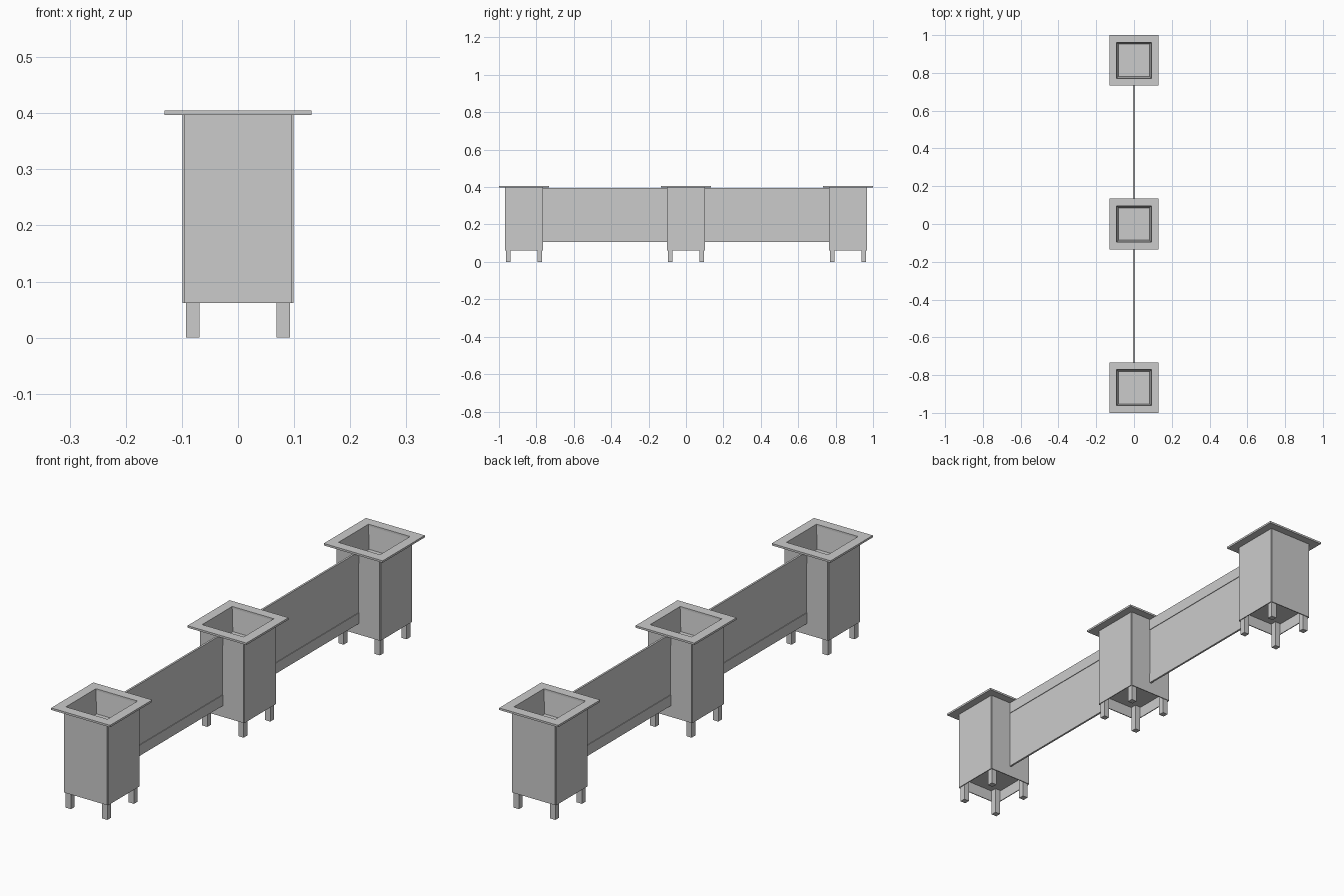
import bpy
import bmesh

cube = bpy.data.objects.get("Cube")
if cube:
    bpy.data.objects.remove(cube, do_unlink=True)

grey = bpy.data.materials.new("light_grey_metal")
grey.use_nodes = True
grey.diffuse_color = (0.6, 0.6, 0.6, 1)
grey.node_tree.nodes["Principled BSDF"].inputs["Base Color"].default_value = (0.6, 0.6, 0.6, 1)


def finish(name, bm):
    bmesh.ops.recalc_face_normals(bm, faces=bm.faces)
    mesh = bpy.data.meshes.new(name)
    bm.to_mesh(mesh)
    bm.free()
    mesh.materials.append(grey)
    obj = bpy.data.objects.new(name, mesh)
    bpy.context.scene.collection.objects.link(obj)
    return obj


def box(name, x, y, z):
    """Box from (min, max) ranges."""
    bm = bmesh.new()
    bmesh.ops.create_cube(bm, size=1)
    for v in bm.verts:
        v.co = [r[0] if c < 0 else r[1] for c, r in zip(v.co, (x, y, z))]
    return finish(name, bm)


def square_rings(name, cy, rings, closed=False, cap=False):
    """Skin a stack of rectangles given as (half_x, half_y, z)."""
    bm = bmesh.new()
    loops = [[bm.verts.new((sx * hx, cy + sy * hy, z))
              for sx, sy in ((-1, -1), (1, -1), (1, 1), (-1, 1))]
             for hx, hy, z in rings]
    pairs = list(zip(loops, loops[1:]))
    if closed:
        pairs.append((loops[-1], loops[0]))
    for a, b in pairs:
        for i in range(4):
            j = (i + 1) % 4
            bm.faces.new((a[i], a[j], b[j], b[i]))
    if cap:
        bm.faces.new(loops[-1])
    return finish(name, bm)


BOTTOM, TOP, LIP = 0.062, 0.397, 0.405
HX, HY = 0.099, 0.102      # outside half size of a planter
SHEET = 0.0035             # thickness of the side sheets


def planter(tag, cy):
    # Four side sheets that leave a small notch at each corner
    for side, s in (("left", 1), ("right", -1)):
        box(f"{tag}_{side}_sheet", sorted((s * HX, s * (HX - SHEET))),
            (cy - HY + SHEET, cy + HY - SHEET), (BOTTOM, TOP))
    for side, s in (("back", 1), ("front", -1)):
        box(f"{tag}_{side}_sheet", (-HX + SHEET, HX - SHEET),
            sorted((cy + s * HY, cy + s * (HY - SHEET))), (BOTTOM, TOP))
    # Corner legs, running up inside to the base plate
    for sx, a in ((1, "left"), (-1, "right")):
        for sy, b in ((1, "back"), (-1, "front")):
            box(f"{tag}_{b}_{a}_leg", sorted((sx * 0.069, sx * 0.0925)),
                sorted((cy + sy * 0.073, cy + sy * 0.0965)), (0, 0.108))
    # Recessed base plate
    box(f"{tag}_base", (-HX + SHEET, HX - SHEET),
        (cy - HY + SHEET, cy + HY - SHEET), (0.108, 0.114))
    # Flat rim around the opening
    square_rings(f"{tag}_rim", cy, [(0.131, 0.134, TOP), (0.131, 0.134, LIP),
                                    (0.0925, 0.0955, LIP), (0.0925, 0.0955, TOP)], closed=True)
    # Tapered tray inside the opening
    square_rings(f"{tag}_tray", cy, [(0.0925, 0.0955, TOP), (0.083, 0.086, 0.31)], cap=True)


for tag, cy in (("front_planter", -0.866), ("middle_planter", 0), ("back_planter", 0.866)):
    planter(tag, cy)

# Screens between the planters: thin panel with thicker top and bottom rails
for tag, s in (("front", -1), ("back", 1)):
    span = sorted((s * HY, s * (0.866 - HY)))
    box(f"{tag}_screen_panel", (-0.0015, 0.0015), span, (0.15, 0.35))
    box(f"{tag}_screen_bottom_rail", (-0.004, 0.004), span, (0.107, 0.15))
    box(f"{tag}_screen_top_rail", (-0.004, 0.004), span, (0.35, 0.396))
